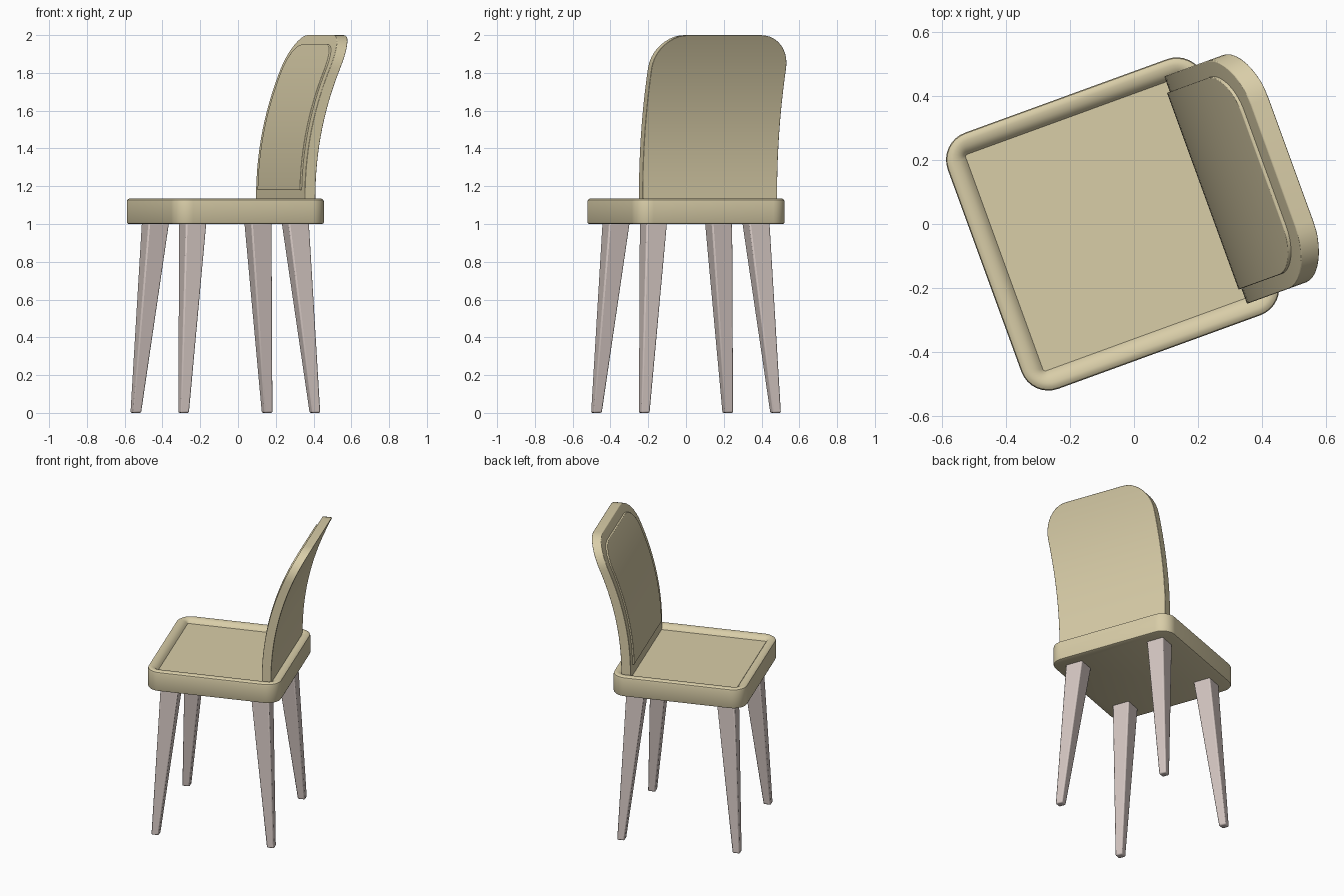
import bpy, bmesh, math
from mathutils import Matrix

if "Cube" in bpy.data.objects:
    bpy.data.objects.remove(bpy.data.objects["Cube"])

# The chair is built square to its own axes (back towards +x), then turned 20 degrees
PLACE = Matrix.Translation((-0.067, 0, 0)) @ Matrix.Rotation(math.radians(20), 4, 'Z')


def material(name, color):
    m = bpy.data.materials.new(name)
    m.diffuse_color = (*color, 1)
    m.use_nodes = True
    m.node_tree.nodes["Principled BSDF"].inputs["Base Color"].default_value = m.diffuse_color
    return m


fabric = material("khaki_fabric", (0.69, 0.61, 0.39))
wood = material("pale_wood", (0.66, 0.57, 0.54))


def loft(name, loops, mat, bevel=0.0, angle=35):
    """Join equal-length loops of points into a closed skin with capped ends."""
    bm = bmesh.new()
    rings = [[bm.verts.new(p) for p in loop] for loop in loops]
    for a, b in zip(rings, rings[1:]):
        n = len(a)
        for i in range(n):
            j = (i + 1) % n
            bm.faces.new((a[i], a[j], b[j], b[i]))
    bm.faces.new(rings[0][::-1])
    bm.faces.new(rings[-1])
    bmesh.ops.recalc_face_normals(bm, faces=bm.faces)
    me = bpy.data.meshes.new(name)
    bm.to_mesh(me)
    bm.free()
    me.materials.append(mat)
    ob = bpy.data.objects.new(name, me)
    bpy.context.collection.objects.link(ob)
    ob.matrix_world = PLACE
    if bevel:
        mod = ob.modifiers.new("soft_edges", 'BEVEL')
        mod.width = bevel
        mod.segments = 2
        mod.limit_method = 'ANGLE'
        mod.angle_limit = math.radians(40)
    bpy.ops.object.select_all(action='DESELECT')
    ob.select_set(True)
    bpy.context.view_layer.objects.active = ob
    bpy.ops.object.shade_smooth_by_angle(angle=math.radians(angle))
    return ob


def rounded_square(half, radius, z, seg=8):
    pts = []
    for k, (sx, sy) in enumerate(((1, 1), (-1, 1), (-1, -1), (1, -1))):
        for i in range(seg + 1):
            a = math.radians(90 * (k + i / seg))
            pts.append((sx * (half - radius) + radius * math.cos(a),
                        sy * (half - radius) + radius * math.sin(a), z))
    return pts


# Seat: rounded slab with a soft rim around a shallow dished top
seat_section = [(0.417, 0.08, 1.0), (0.424, 0.087, 1.003), (0.427, 0.09, 1.01),
                (0.427, 0.09, 1.118), (0.424, 0.087, 1.128), (0.415, 0.078, 1.134),
                (0.403, 0.066, 1.135), (0.385, 0.04, 1.131), (0.37, 0.02, 1.121),
                (0.361, 0.008, 1.108)]
loft("seat", [rounded_square(*s) for s in seat_section], fabric)


# Backrest: curved slab leaning back, with rounded upper corners
def lean(z):
    return 0.31 + 0.225 * max(0, (z - 1.13) / 0.87) ** 2.1


def slab(name, z0, z1, half, radius, front, rear, bevel):
    zs = [z0 + (z1 - radius - z0) * i / 16 for i in range(17)]
    zs += [z1 - radius + radius * math.sin(math.pi / 2 * i / 10) for i in range(1, 11)]
    loops = []
    for z in zs:
        d = max(0, z - (z1 - radius))
        w = half - radius + math.sqrt(max(0, radius ** 2 - d ** 2))
        f, r = lean(z) + front, lean(z) + rear
        loops.append([(f, -w, z), (r, -w, z), (r, w, z), (f, w, z)])
    loft(name, loops, fabric, bevel)


slab("backrest", 1.1, 2.0, 0.379, 0.175, 0.0, 0.06, 0.004)
slab("backrest_pad", 1.18, 1.95, 0.328, 0.135, -0.01, 0.02, 0.003)


# Legs: square tapered posts splayed towards the corners
def leg(name, sx, sy):
    def ring(c, h, z):
        return [(sx * c + dx * h, sy * c + dy * h, z)
                for dx, dy in ((-1, -1), (1, -1), (1, 1), (-1, 1))]
    loft(name, [ring(0.37, 0.024, 0), ring(0.289, 0.058, 1.005)], wood, 0.008)


for end, sx in (("front", -1), ("rear", 1)):
    for side, sy in (("left", 1), ("right", -1)):
        leg(f"{end}_{side}_leg", sx, sy)
